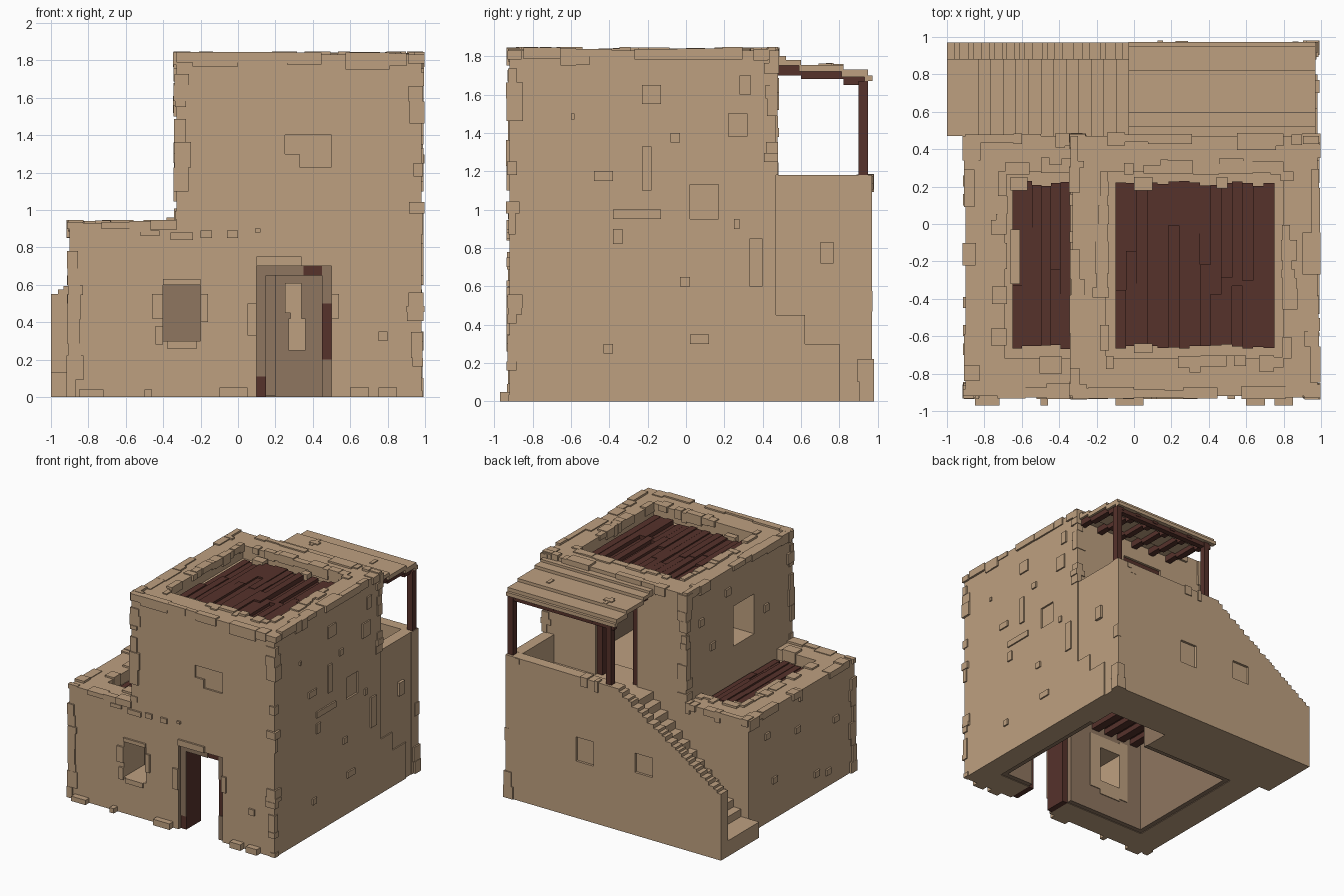
import bpy, bmesh, random
from mathutils import Matrix, Vector

random.seed(7)
rnd = random.uniform
if "Cube" in bpy.data.objects:
    bpy.data.objects.remove(bpy.data.objects["Cube"], do_unlink=True)


def material(name, rgb):
    m = bpy.data.materials.new(name)
    m.use_nodes = True
    m.diffuse_color = (*rgb, 1)
    m.node_tree.nodes["Principled BSDF"].inputs["Base Color"].default_value = (*rgb, 1)
    return m


CLAY = material("sandy clay", (0.515, 0.352, 0.216))
DARK = material("dark clay", (0.271, 0.181, 0.117))
WOOD = material("dark wood", (0.093, 0.032, 0.024))


def finish(name, bm, mat):
    bmesh.ops.recalc_face_normals(bm, faces=bm.faces)
    me = bpy.data.meshes.new(name)
    bm.to_mesh(me)
    bm.free()
    me.materials.append(mat)
    ob = bpy.data.objects.new(name, me)
    bpy.context.collection.objects.link(ob)
    return ob


def boxes(name, mat, bounds):
    """One object made of boxes given as (x0, x1, y0, y1, z0, z1)."""
    bm = bmesh.new()
    for b in bounds:
        mid = Vector([(b[i] + b[i + 1]) / 2 for i in (0, 2, 4)])
        size = [b[i + 1] - b[i] for i in (0, 2, 4)]
        bmesh.ops.create_cube(bm, size=1, matrix=Matrix.Translation(mid) @ Matrix.Diagonal((*size, 1)))
    return finish(name, bm, mat)


def extrude_xz(name, mat, pts, y0, y1):
    bm = bmesh.new()
    f = bm.faces.new([bm.verts.new((x, y0, z)) for x, z in pts])
    ext = bmesh.ops.extrude_face_region(bm, geom=[f])["geom"]
    bmesh.ops.translate(bm, vec=(0, y1 - y0, 0), verts=[v for v in ext if isinstance(v, bmesh.types.BMVert)])
    return finish(name, bm, mat)


def cut(ob, b, mat=CLAY):
    """Cut a box away; the new faces take the cutter's colour."""
    cutter = boxes("cutter", mat, [b])
    mod = ob.modifiers.new("cut", "BOOLEAN")
    mod.operation, mod.solver, mod.object = "DIFFERENCE", "EXACT", cutter
    mod.material_mode = "TRANSFER"
    bpy.context.view_layer.objects.active = ob
    bpy.ops.object.modifier_apply(modifier=mod.name)
    bpy.data.objects.remove(cutter, do_unlink=True)


def edge_chips(axis, lo, hi, c1, s1, c2, s2, fill=0.6, longest=0.14):
    """Ragged bricks along an edge: c are the other two coordinates, s their outward signs."""
    out, t = [], lo
    while t < hi - 0.02:
        n = min(rnd(0.03, longest), hi - t)
        if random.random() < fill:
            rng = []
            for c, s in ((c1, s1), (c2, s2)):
                rng.append(sorted((c - s * rnd(0.03, 0.08), c + s * rnd(0.006, 0.018))))
            rng.insert(axis, (t, t + n))
            out.append(tuple(v for r in rng for v in r))
        t += n
    return out


# Ground storey with an open-bottomed room
low = boxes("ground_storey", CLAY, [(-0.9, 0.98, -0.92, 0.47, 0, 0.93)])
cut(low, (-0.66, 0.79, -0.7, 0.4, -0.1, 0.006), DARK)
cut(low, (-0.62, 0.75, -0.66, 0.36, -0.1, 0.8), DARK)
cut(low, (0.2, 0.75, 0.3, 0.6, -0.1, 0.7), DARK)
cut(low, (0.1, 0.5, -1, -0.6, -0.1, 0.7), DARK)
cut(low, (-0.4, -0.2, -1, -0.6, 0.3, 0.6))
cut(low, (-0.69, -0.33, -0.72, 0.28, 0.84, 1.2))

# Upper storey with room, window, terrace door and sunken roof
up = boxes("upper_storey", CLAY, [(-0.33, 0.98, -0.92, 0.47, 0.93, 1.83)])
cut(up, (-0.1, 0.75, -0.66, 0.23, 0.8, 1.66), DARK)
cut(up, (-0.5, 0, -0.42, -0.15, 1.17, 1.5))
cut(up, (0.12, 0.5, 0.1, 0.6, 0.95, 1.6))
cut(up, (-0.15, 0.8, -0.72, 0.28, 1.72, 2))
cut(up, (0.965, 1.1, 0.02, 0.17, 0.95, 1.13))
cut(up, (0.25, 0.5, -1, -0.905, 1.3, 1.4))
cut(up, (0.33, 0.5, -1, -0.905, 1.23, 1.31))

# Stairs rising to the terrace
N = 13
run = (0.9 - 0.03) / N
pts = [(0.97, 0), (0.97, 0.95), (-0.03, 0.95)]
for i in range(N):
    x = -0.03 - i * run
    z = 0.95 - (i + 1) * 0.82 / N
    pts += [(x, z), (x - run, z)]
pts += [(-1, 0.13), (-1, 0)]
stairs = extrude_xz("stairs_and_terrace", CLAY, pts, 0.47, 0.88)
cut(stairs, (0.2, 0.75, 0.4, 0.62, -0.1, 0.7), DARK)

# Back parapet with a ragged stepped top
pts, x, z = [(-1, 0), (-1, 0.55)], -1, 0.55
while x < -0.08:
    x = min(x + rnd(0.025, 0.06), -0.05)
    pts.append((x, z))
    z = 0.55 + (x + 1) / 0.95 * 0.63
    pts.append((x, z))
pts += [(0.975, 1.18), (0.975, 0)]
back = extrude_xz("back_parapet", CLAY, pts, 0.88, 0.97)
for b in ((0.17, 0.33, 0.47, 0.67), (-0.37, -0.21, 0.52, 0.68)):
    cut(back, (b[0], b[1], 0.95, 1.1, b[2], b[3]))
boxes("terrace_side_parapet", CLAY, [(0.88, 0.97, 0.47, 0.88, 0.95, 1.18)])
boxes("side_plaster", CLAY, [(0.96, 0.98, 0.47, 0.62, 0, 0.45), (0.96, 0.98, 0.62, 0.8, 0, 0.3)])


# Roof planks
def planks(name, x0, x1, z, n):
    w, out = (x1 - x0) / n, []
    for i in range(n):
        a, m, b = -0.67 + rnd(0, 0.03), rnd(-0.4, 0), 0.23 - rnd(0, 0.03)
        for y0, y1 in ((a, m), (m, b)):
            out.append((x0 + i * w, x0 + (i + 1) * w, y0, y1, z - 0.02, z + rnd(0.01, 0.05)))
    boxes(name, WOOD, out)


planks("upper_roof_planks", -0.1, 0.75, 1.73, 15)
planks("lower_roof_planks", -0.65, -0.34, 0.85, 6)
boxes("roof_clay_patches", CLAY, [
    (-0.66, -0.61, -0.32, -0.03, 0.84, 0.91), (-0.66, -0.57, 0.18, 0.25, 0.84, 0.91),
    (0, 0.1, 0.18, 0.25, 1.72, 1.79), (0, 0.1, -0.69, -0.64, 1.72, 1.79),
    (0.44, 0.5, 0.19, 0.25, 1.72, 1.79)])

# Room ceilings
boxes("ground_ceiling_beams", WOOD, [(x / 100, x / 100 + 0.07, -0.66, 0.36, 0.74, 0.8) for x in range(-58, 72, 13)]
      + [(-0.6, 0.74, -0.65, 0.35, 0.785, 0.795)])
boxes("upper_ceiling_beams", WOOD, [(x / 100, x / 100 + 0.07, -0.66, 0.23, 1.6, 1.66) for x in range(-5, 70, 14)])


# Door frames
def frame(name, x0, x1, y0, y1, z0, z1):
    boxes(name, WOOD, [(x0, x0 + 0.05, y0, y1, z0, z1), (x1 - 0.05, x1, y0, y1, z0, z1),
                       (x0 + 0.05, x1 - 0.05, y0, y1, z1 - 0.05, z1)])


frame("front_door_frame", 0.1, 0.5, -0.89, -0.7, 0, 0.7)
frame("terrace_door_frame", 0.12, 0.5, 0.3, 0.45, 0.95, 1.6)
boxes("front_frame_plaster", DARK, [
    (0.1, 0.15, -0.898, -0.889, 0.11, 0.7), (0.45, 0.5, -0.898, -0.889, 0, 0.2),
    (0.45, 0.5, -0.898, -0.889, 0.5, 0.7), (0.15, 0.35, -0.898, -0.889, 0.65, 0.7)])

# Pale plaster patches inside the room
boxes("inner_wall_patches", CLAY, [
    (0.25, 0.34, 0.592, 0.625, 0.45, 0.61), (0.27, 0.36, 0.591, 0.625, 0.25, 0.42), (0.28, 0.34, 0.592, 0.625, 0.4, 0.5),
    (-0.48, -0.4, -0.665, -0.653, 0.2, 0.72), (-0.2, -0.1, -0.665, -0.653, 0.22, 0.7),
    (-0.4, -0.2, -0.665, -0.653, 0.6, 0.7), (-0.4, -0.2, -0.665, -0.653, 0.18, 0.3)])

# Pergola over the terrace
boxes("pergola_posts", WOOD, [(x, x + 0.05, 0.9, 0.95, 1.17, 1.67) for x in (0.02, 0.92)]
      + [(0, 0.95, 0.9, 0.945, 1.63, 1.665)])
rafters = []
for i in range(6):
    x = 0.02 + i * 0.176
    rafters += [(x, x + 0.05, 0.47, 0.6, 1.7, 1.75), (x, x + 0.05, 0.6, 0.82, 1.68, 1.72),
                (x, x + 0.05, 0.82, 0.95, 1.65, 1.69)]
boxes("pergola_rafters", WOOD, rafters)
boxes("pergola_boards", CLAY, [
    (-0.03, 0.97, 0.47, 0.6, 1.75, 1.78), (-0.03, 0.97, 0.59, 0.82, 1.72, 1.755),
    (-0.03, 0.97, 0.81, 0.95, 1.69, 1.73), (-0.03, 0.97, 0.93, 0.972, 1.67, 1.7),
    (-0.03, 0.97, 0.47, 0.52, 1.775, 1.8), (0.14, 0.22, 0.73, 0.77, 1.75, 1.763),
    (0.16, 0.19, 0.7, 0.82, 1.75, 1.76), (0.72, 0.75, 0.69, 0.76, 1.75, 1.762)])

# Ragged bricks along the edges: verticals, roof rims, inner rims
chips = []
chips += edge_chips(2, 0, 1.83, 0.98, 1, -0.92, -1)
chips += edge_chips(2, 0, 0.93, -0.9, -1, -0.92, -1)
chips += edge_chips(2, 0.2, 0.93, -0.9, -1, 0.47, 1, 0.4)
chips += edge_chips(2, 0.95, 1.83, -0.33, -1, -0.92, -1)
chips += edge_chips(2, 0.95, 1.83, -0.33, -1, 0.47, 1)
chips += edge_chips(2, 1.18, 1.83, 0.98, 1, 0.47, 1)
chips += edge_chips(2, 0, 1.18, 0.975, 1, 0.965, 1, 0.3)
for y, s in ((-0.92, -1), (0.47, 1)):
    chips += edge_chips(0, -0.33, 0.98, y, s, 1.83, 1, 0.75, 0.25)
    chips += edge_chips(0, -0.9, -0.33, y, s, 0.93, 1, 0.75, 0.2)
for x, s, z in ((-0.33, -1, 1.83), (0.98, 1, 1.83), (-0.9, -1, 0.93)):
    chips += edge_chips(1, -0.92, 0.47, x, s, z, 1, 0.75, 0.25)
for x0, x1, z in ((-0.15, 0.8, 1.83), (-0.69, -0.33, 0.93)):
    for y, s in ((-0.72, 1), (0.28, -1)):
        chips += edge_chips(0, x0, x1, y, s, z, 1, 0.6)
    chips += edge_chips(1, -0.72, 0.28, x0, 1, z, 1, 0.6)
chips += edge_chips(1, -0.72, 0.28, 0.8, -1, 1.83, 1, 0.6)
chips += edge_chips(0, -0.03, 0.97, 0.965, 1, 1.17, 1, 0.3)
boxes("edge_bricks", CLAY, chips)

# Raised bricks on the right wall, given as (y0, y1, z0, z1)
right = [(-0.48, -0.38, 1.15, 1.2), (-0.23, -0.18, 1.1, 1.33), (-0.23, -0.13, 1.55, 1.65), (-0.6, -0.58, 1.47, 1.5),
         (-0.08, -0.03, 1.35, 1.4), (-0.38, -0.13, 0.95, 1.0), (-0.38, -0.33, 0.82, 0.9), (0.02, 0.12, 0.3, 0.35),
         (-0.43, -0.38, 0.25, 0.3), (0.33, 0.4, 0.6, 0.85), (0.22, 0.32, 1.38, 1.5), (0.28, 0.34, 1.6, 1.7),
         (0.25, 0.28, 0.9, 0.95), (-0.03, 0.02, 0.6, 0.65), (0.7, 0.77, 0.72, 0.83)]
wall = [(0.95, 0.992, *b) for b in right]
# Front wall: (x0, x1, z0, z1), around window and door, a brick course, footing
front = [(-0.46, -0.4, 0.42, 0.55), (-0.44, -0.4, 0.28, 0.38), (-0.2, -0.16, 0.4, 0.55), (-0.4, -0.2, 0.6, 0.63),
         (-0.38, -0.22, 0.26, 0.3), (0.05, 0.1, 0.33, 0.5), (0.1, 0.34, 0.7, 0.75), (0.5, 0.54, 0.42, 0.55),
         (0.75, 0.8, 0.3, 0.35), (-0.52, -0.42, 0.86, 0.89), (-0.36, -0.24, 0.84, 0.88), (-0.2, -0.14, 0.85, 0.89),
         (-0.06, 0, 0.85, 0.89), (0.09, 0.12, 0.88, 0.9)]
wall += [(x0, x1, -0.935, -0.9, z0, z1) for x0, x1, z0, z1 in front]
wall += [(x0, x1, -0.97, -0.9, 0, z) for x0, x1, z in (
    (-0.5, -0.46, 0.04), (-0.1, 0.05, 0.05), (0.6, 0.7, 0.05), (0.75, 0.85, 0.05), (-0.85, -0.72, 0.04))]
# Left walls
wall += [(-0.915, -0.88, y, y + 0.06, z, z + 0.05) for y, z in (
    (-0.6, 0.1), (-0.45, 0.14), (-0.2, 0.6), (0.1, 0.3), (0.2, 0.7), (-0.7, 0.5))]
wall += [(-0.345, -0.3, y, y + 0.06, z, z + 0.06) for y, z in ((0.1, 1.25), (0.25, 1.5), (-0.6, 1.3), (-0.1, 1.62))]
boxes("wall_bricks", CLAY, wall)
